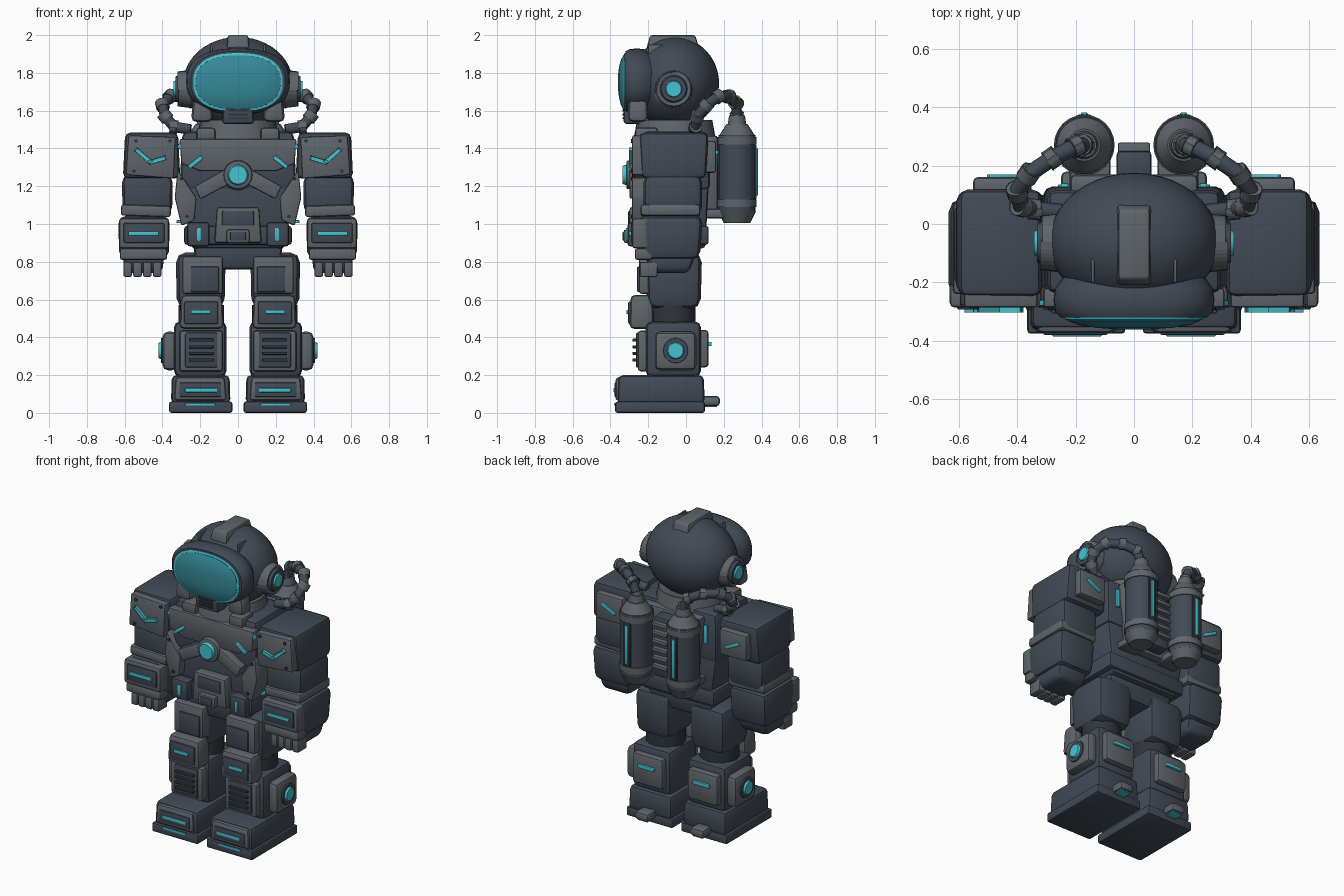
import bpy, bmesh, math
from mathutils import Matrix, Vector

if "Cube" in bpy.data.objects:
    bpy.data.objects.remove(bpy.data.objects["Cube"])


def material(name, r, g, b):
    m = bpy.data.materials.new(name)
    m.use_nodes = True
    m.diffuse_color = (r, g, b, 1)
    m.node_tree.nodes["Principled BSDF"].inputs["Base Color"].default_value = (r, g, b, 1)
    return m


dark = material("dark slate", .055, .068, .09)
panel = material("panel grey", .115, .13, .145)
deep = material("deep charcoal", .03, .035, .045)
cyan = material("bright cyan", .06, .55, .64)
glass = material("teal glass", .035, .25, .31)


def finish(name, bm, mat, bevel=0, mirror=False, angle=40, steps=2):
    if bevel:
        bmesh.ops.bevel(bm, geom=bm.edges[:], offset=bevel, segments=steps,
                        profile=.5, affect='EDGES', clamp_overlap=True)
    bmesh.ops.recalc_face_normals(bm, faces=bm.faces[:])
    mesh = bpy.data.meshes.new(name)
    bm.to_mesh(mesh)
    bm.free()
    mesh.materials.append(mat)
    mesh.shade_smooth()
    mesh.set_sharp_from_angle(angle=math.radians(angle))
    ob = bpy.data.objects.new(name, mesh)
    bpy.context.collection.objects.link(ob)
    if mirror:
        ob.modifiers.new("mirror", 'MIRROR').use_mirror_merge = False
    return ob


def box(name, xs, ys, zs, mat, bevel=.015, top=(1, 1), bottom=(1, 1), mirror=None, tilt=0):
    """Bevelled box; top and bottom scale its ends, xs as a number means centred."""
    if not isinstance(xs, tuple):
        xs, mirror = (-xs, xs), False
    elif mirror is None:
        mirror = True
    lo, hi = Vector((xs[0], ys[0], zs[0])), Vector((xs[1], ys[1], zs[1]))
    mid, size = (lo + hi) / 2, hi - lo
    bm = bmesh.new()
    bmesh.ops.create_cube(bm, size=1)
    for v in bm.verts:
        k = top if v.co.z > 0 else bottom
        v.co = Vector((v.co.x * size.x * k[0], v.co.y * size.y * k[1], v.co.z * size.z))
    bm.transform(Matrix.Translation(mid) @ Matrix.Rotation(math.radians(tilt), 4, 'Y'))
    return finish(name, bm, mat, bevel, mirror)


def strip(name, a, b, y, mat=cyan, width=.022, depth=.02, mirror=True):
    """Thin bar between two points of a front or back surface."""
    dx, dz = b[0] - a[0], b[1] - a[1]
    half = math.hypot(dx, dz) / 2
    cx, cz = (a[0] + b[0]) / 2, (a[1] + b[1]) / 2
    return box(name, (cx - half, cx + half), (y - depth / 2, y + depth / 2),
               (cz - width / 2, cz + width / 2), mat, .004, mirror=mirror,
               tilt=-math.degrees(math.atan2(dz, dx)))


def prism(name, outline, y0, y1, mat, bevel=.01, mirror=True):
    bm = bmesh.new()
    face = bm.faces.new([bm.verts.new((x, y0, z)) for x, z in outline])
    ext = bmesh.ops.extrude_face_region(bm, geom=[face])["geom"]
    bmesh.ops.translate(bm, vec=(0, y1 - y0, 0),
                        verts=[g for g in ext if isinstance(g, bmesh.types.BMVert)])
    return finish(name, bm, mat, bevel, mirror)


def rod(name, a, b, r, mat, r2=None, sides=20, bevel=0, mirror=True):
    a, b = Vector(a), Vector(b)
    bm = bmesh.new()
    bmesh.ops.create_cone(bm, cap_ends=True, segments=sides, radius1=r,
                          radius2=r if r2 is None else r2, depth=(b - a).length)
    turn = (b - a).to_track_quat('Z', 'Y').to_matrix().to_4x4()
    bm.transform(Matrix.Translation((a + b) / 2) @ turn)
    return finish(name, bm, mat, bevel, mirror)


def loft(name, sections, centre, mat, power=2.4, sides=40, cap=True):
    """Rounded oval rings (half width, half height, y) joined front to back."""
    bm, rings = bmesh.new(), []
    for w, h, y in sections:
        ring = []
        for i in range(sides):
            t = math.tau * i / sides
            c, s = math.cos(t), math.sin(t)
            ring.append(bm.verts.new((math.copysign(abs(c) ** (2 / power), c) * w, y,
                                      centre + math.copysign(abs(s) ** (2 / power), s) * h)))
        rings.append(ring)
    for p, q in zip(rings, rings[1:]):
        for i in range(sides):
            j = (i + 1) % sides
            bm.faces.new((p[i], p[j], q[j], q[i]))
    if cap:
        bm.faces.new(rings[0])
        bm.faces.new(rings[-1])
    return finish(name, bm, mat)


# Helmet
bm = bmesh.new()
bmesh.ops.create_uvsphere(bm, u_segments=40, v_segments=24, radius=1)
bm.transform(Matrix.Translation((0, -.06, 1.745)) @ Matrix.Diagonal((.29, .235, .245, 1)))
finish("helmet", bm, dark)
loft("visor_rim", [(.24, .15, -.18), (.27, .17, -.22), (.275, .175, -.26), (.27, .17, -.3),
                   (.25, .16, -.32)], 1.755, dark)
loft("visor_lining", [(.237, .155, -.31), (.237, .155, -.325), (.225, .143, -.33)], 1.75, cyan)
loft("visor", [(.228, .145, -.31), (.225, .143, -.332), (.19, .118, -.345),
               (.13, .08, -.355), (.06, .035, -.36)], 1.75, glass)
box("helmet_crest", .06, (-.21, .07), (1.93, 2), panel, .012, top=(.9, .85))
box("helmet_fin", (.135, .147), (-.2, -.12), (1.9, 1.95), panel, .004)
rod("ear_base", (.25, -.065, 1.715), (.315, -.065, 1.715), .1, panel, .092, bevel=.006)
rod("ear_ring", (.31, -.065, 1.715), (.332, -.065, 1.715), .075, dark, .066)
rod("ear_light", (.32, -.065, 1.715), (.342, -.065, 1.715), .05, cyan, .04)
box("cheek", (.13, .25), (-.31, -.2), (1.54, 1.67), panel, .03, top=(.75, .9))
box("mouthpiece", .085, (-.33, -.22), (1.53, 1.63), dark, .015, top=(.9, 1))
for z in (1.56, 1.58, 1.6):
    box("mouth_slot", .05, (-.337, -.325), (z - .005, z + .005), deep, 0)
rod("neck_ring", (0, -.06, 1.46), (0, -.06, 1.54), .215, panel, .2, 32, .01, False)

# Torso
box("chest", .31, (-.25, .13), (1.18, 1.49), dark, .03, top=(.95, .92))
box("abdomen", .3, (-.24, .12), (.87, 1.2), dark, .02, bottom=(.82, .9))
box("pelvis", .24, (-.21, .07), (.76, .9), dark, .025, bottom=(.9, .9))
prism("chest_plate", [(-.31, 1.45), (.31, 1.45), (.3, 1.32), (.2, 1.28), (-.2, 1.28), (-.3, 1.32)],
      -.285, -.22, panel, mirror=False)
box("collar_block", (.12, .22), (-.27, -.15), (1.44, 1.51), panel)
prism("side_panel", [(.32, 1.29), (.335, 1.14), (.3, .99), (.23, 1.02), (.22, 1.14)],
      -.285, -.15, panel)
prism("chest_strap", [(.05, 1.3), (.23, 1.2), (.2, 1.13), (.03, 1.22)], -.3, -.23, panel)
strip("chest_light", (.19, 1.355), (.26, 1.3), -.288)
strip("collar_light", (.29, 1.44), (.315, 1.4), -.27)
rod("core_ring", (0, -.24, 1.26), (0, -.315, 1.26), .082, panel, .075, bevel=.006, mirror=False)
rod("core_light", (0, -.3, 1.26), (0, -.335, 1.26), .06, cyan, .048, mirror=False)
for x, z in ((.3, 1.24), (.27, 1.04)):
    rod("panel_bolt", (x, -.28, z), (x, -.292, z), .01, deep, sides=8)

# Belt
box("belt", .285, (-.265, .12), (.89, .99), dark, .015)
box("buckle_plate", .125, (-.3, -.22), (.9, 1.09), panel, .015, top=(.9, 1))
box("buckle_recess", .085, (-.306, -.28), (.99, 1.07), dark, .008)
box("buckle", .06, (-.33, -.28), (.9, .97), panel, .01)
box("buckle_face", .042, (-.336, -.32), (.912, .958), dark, .005)
box("belt_pouch", (.15, .27), (-.31, -.23), (.88, 1.01), dark, .018)
box("pouch_light", (.195, .217), (-.318, -.3), (.91, .98), cyan, .004)
box("hip_light", (.3, .325), (-.2, -.13), (1.005, 1.02), cyan, .003)

# Arms
box("shoulder", (.31, .605), (-.255, .125), (1.24, 1.485), dark, .03, top=(.95, .97), bottom=(1.03, .9))
prism("shoulder_plate", [(.33, 1.46), (.58, 1.47), (.595, 1.26), (.34, 1.24)], -.285, -.2, panel)
strip("shoulder_light", (.54, 1.395), (.46, 1.325), -.288)
strip("shoulder_light", (.47, 1.325), (.385, 1.35), -.288)
for x, z in ((.36, 1.44), (.54, 1.44), (.55, 1.28)):
    rod("shoulder_bolt", (x, -.28, z), (x, -.292, z), .01, deep, sides=8)
box("shoulder_back_plate", (.35, .55), (.1, .16), (1.27, 1.44), panel, .015)
strip("shoulder_back_light", (.4, 1.33), (.5, 1.38), .16)
box("upper_arm", (.345, .615), (-.225, .085), (1.05, 1.26), dark, .04, bottom=(.97, 1))
box("arm_cuff", (.355, .62), (-.24, .075), (1.04, 1.1), panel, .015, tilt=-2)
box("forearm", (.36, .635), (-.255, .09), (.81, 1.045), dark, .045, bottom=(.95, .9))
box("forearm_plate", (.365, .63), (-.285, -.2), (.87, 1.03), panel, .015)
box("forearm_inset", (.39, .605), (-.292, -.28), (.9, 1.005), dark, .005)
strip("forearm_light", (.42, .95), (.58, .95), -.293)
box("wrist_plate", (.375, .625), (-.27, -.18), (.81, .87), panel, .012)
box("hand", (.39, .61), (-.22, .05), (.74, .84), dark, .03, bottom=(.9, .75))
for i in range(4):
    x = .405 + i * .052
    box("finger", (x, x + .046), (-.245, -.15), (.72, .8), panel, .01)

# Legs
box("thigh", (.065, .33), (-.215, .085), (.55, .85), dark, .055, bottom=(.95, .95))
box("thigh_plate", (.08, .295), (-.25, -.17), (.63, .83), panel, .015)
box("thigh_inset", (.1, .25), (-.26, -.24), (.64, .775), dark, .008)
rod("knee_joint", (.195, -.07, .46), (.195, -.07, .57), .12, deep, sides=16)
box("knee_pad", (.075, .31), (-.3, -.17), (.445, .625), panel, .025, top=(.93, .9))
box("knee_inset", (.105, .285), (-.306, -.28), (.47, .59), dark, .008)
strip("knee_light", (.145, .535), (.25, .535), -.306)
box("shin", (.06, .34), (-.215, .08), (.19, .485), dark, .035)
box("shin_plate", (.08, .31), (-.255, -.17), (.22, .435), panel, .015)
box("shin_inset", (.11, .28), (-.265, -.24), (.24, .425), dark, .008)
for i in range(4):
    z = .28 + i * .035
    box("shin_vent", (.13, .26), (-.283, -.26), (z - .008, z + .008), deep, .004)
box("calf_side_pad", (.32, .4), (-.165, .055), (.225, .43), panel, .03)
rod("calf_ring", (.38, -.055, .33), (.408, -.055, .33), .07, dark, .065)
rod("calf_light", (.39, -.055, .33), (.42, -.055, .33), .053, cyan, .04)
box("calf_back_plate", (.09, .31), (.06, .12), (.24, .44), panel, .02)
strip("calf_back_light", (.14, .365), (.26, .365), .125)

# Boots
box("boot_sole", (.03, .365), (-.375, .1), (0, .06), dark, .012)
box("boot", (.04, .355), (-.365, .1), (.05, .2), dark, .025, top=(.97, .97))
box("toe_plate", (.06, .34), (-.375, -.25), (.065, .19), panel, .018, top=(.93, .95))
box("toe_inset", (.09, .31), (-.379, -.36), (.085, .16), dark, .004)
strip("toe_light", (.11, .12), (.28, .12), -.378, depth=.012)
strip("sole_light", (.12, .045), (.28, .045), -.374, width=.014, depth=.012)
box("heel_cap", (.15, .25), (.08, .18), (.035, .09), panel, .02)
box("heel_light", (.165, .235), (.1, .165), (.03, .038), cyan, .003)

# Backpack
box("back_plate", .22, (.1, .17), (1.04, 1.47), panel, .02, bottom=(.8, 1))
box("back_spine", .06, (.15, .25), (1.06, 1.45), dark, .015)
for i in range(6):
    z = 1.12 + i * .055
    box("spine_rib", .055, (.22, .278), (z, z + .025), panel, .006)
box("back_shoulder_light", (.225, .25), (.125, .14), (1.3, 1.42), cyan, .003)
box("tank_bracket", (.08, .22), (.1, .25), (1.03, 1.08), panel)


def tank(z):
    return (.17, .27, z)


rod("tank", tank(1.06), tank(1.47), .098, dark, sides=24)
rod("tank_base", tank(1.005), tank(1.065), .07, panel, .1, sides=24)
rod("tank_dome", tank(1.46), tank(1.53), .1, panel, .055, sides=24)
rod("tank_neck", tank(1.52), tank(1.575), .05, panel, .042)
for z in (1.09, 1.42):
    rod("tank_band", tank(z), tank(z + .04), .104, panel, sides=24)
box("tank_light_mount", (.145, .195), (.34, .374), (1.13, 1.42), deep, .006)
box("tank_light", (.158, .182), (.36, .381), (1.15, 1.4), cyan, .004)

# Air hoses
path = [(.25, .04, 1.5), (.34, .05, 1.515), (.385, .06, 1.57), (.4, .11, 1.63),
        (.36, .17, 1.675), (.28, .225, 1.675), (.2, .265, 1.64), (.17, .27, 1.57)]
for i, (a, b) in enumerate(zip(path, path[1:])):
    rod("hose_segment", a, b, .028, dark, sides=12)
    a, b = Vector(a), Vector(b)
    step = (b - a).normalized() * .018
    rod("hose_cuff", b - step, b + step, .035, panel, sides=12, bevel=.004)
